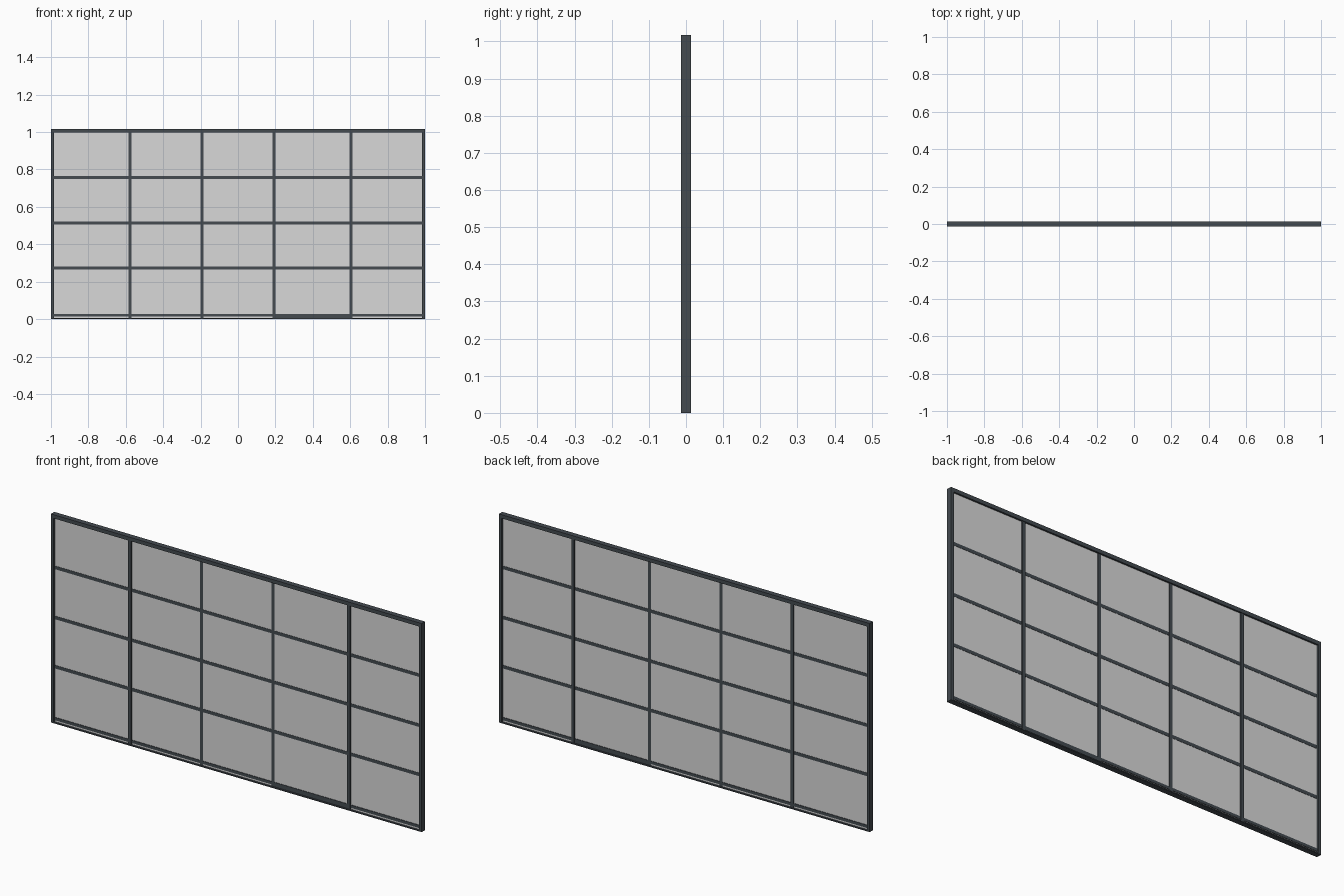
import bpy

if "Cube" in bpy.data.objects:
    bpy.data.objects.remove(bpy.data.objects["Cube"])

W, H, D = 1.0, 1.017, 0.026   # half width, height, frame depth


def material(name, rgba):
    m = bpy.data.materials.new(name)
    m.diffuse_color = rgba
    m.use_nodes = True
    m.node_tree.nodes["Principled BSDF"].inputs["Base Color"].default_value = m.diffuse_color
    return m


metal = material("dark_metal", (0.058, 0.070, 0.081, 1))
glass = material("grey_glass", (0.69, 0.69, 0.69, 1))


def box(name, x0, x1, z0, z1, depth, mat, y=0.0):
    bpy.ops.mesh.primitive_cube_add(size=1, location=((x0 + x1) / 2, y, (z0 + z1) / 2))
    o = bpy.context.object
    o.name = name
    o.scale = (x1 - x0, depth, z1 - z0)
    bpy.ops.object.transform_apply(location=False, rotation=False, scale=True)
    o.data.materials.append(mat)
    return o


# Outer frame: jambs, head rail, bottom rail and thin sill
for side, s in (("left", -1), ("right", 1)):
    a, b = sorted((s * W, s * (W - 0.015)))
    box(side + "_jamb", a, b, 0, H, D, metal)
box("head_rail", -W + 0.015, W - 0.015, H - 0.018, H, D, metal)
box("bottom_rail", -W + 0.015, W - 0.015, 0.013, 0.027, 0.014, metal)
box("sill", -W + 0.015, W - 0.015, 0, 0.005, D, metal)

# Door threshold closes the gap under the sliding bay
box("door_threshold", 0.193, 0.604, 0.005, 0.013, 0.014, metal)

# Vertical mullions, deeper beside the end bays
columns = [-0.578, -0.193, 0.193, 0.604]
for i, x in enumerate(columns):
    depth = 0.020 if i in (0, 3) else 0.014
    box(f"mullion_{i + 1}", x - 0.008, x + 0.008, 0.005, H - 0.018, depth, metal)

# Horizontal glazing bars, one piece per bay
edges = [-W + 0.015] + columns + [W - 0.015]
rows = [0.273, 0.513, 0.757]
for i, (a, b) in enumerate(zip(edges, edges[1:])):
    for j, z in enumerate(rows):
        box(f"glazing_bar_{i + 1}_{j + 1}", a, b, z - 0.008, z + 0.008, 0.0115, metal)
    # Glass pane filling the bay, down to the sill
    box(f"glass_pane_{i + 1}", a, b, 0.005, H - 0.018, 0.009, glass)
